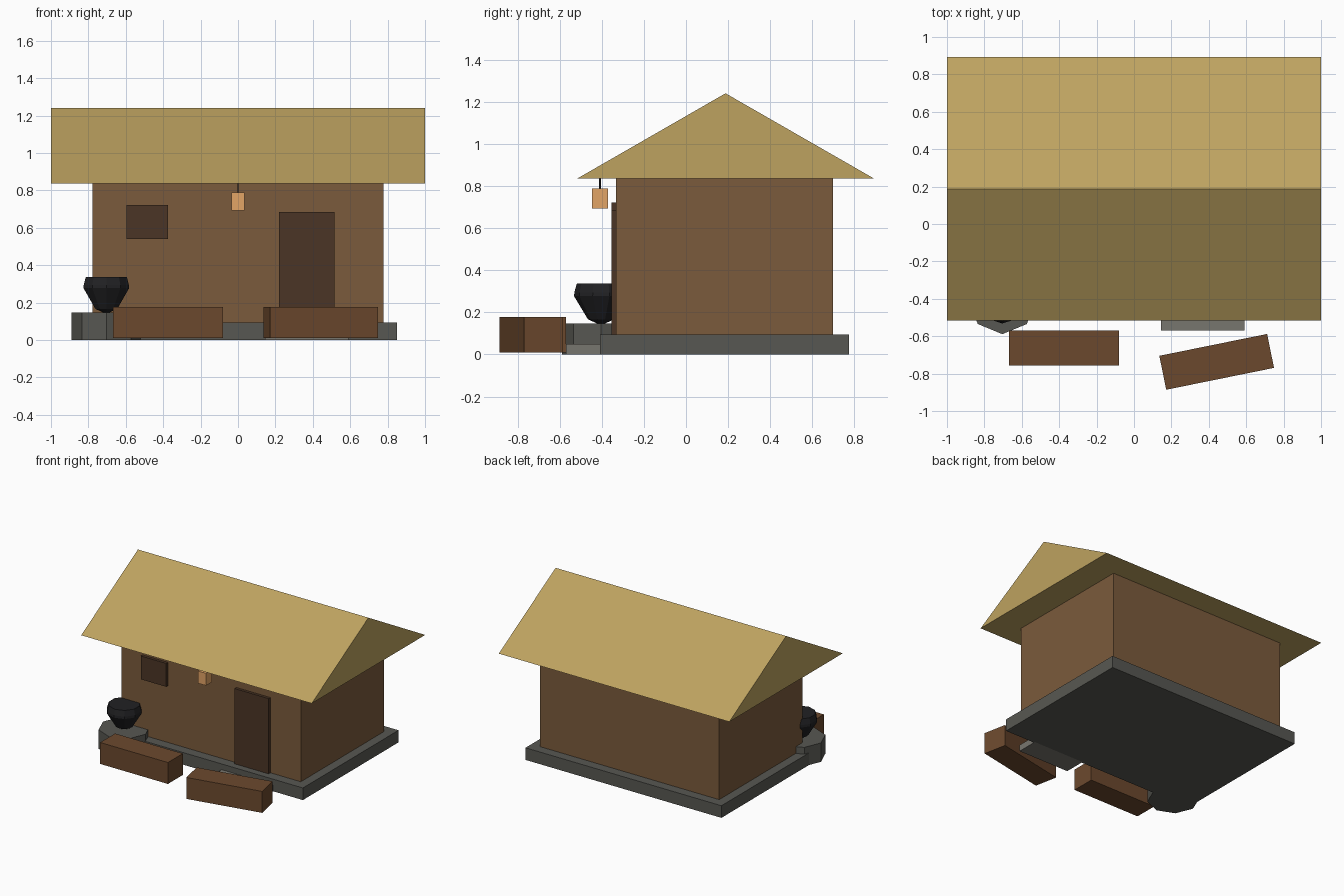
import bpy, bmesh, math

if "Cube" in bpy.data.objects:
    bpy.data.objects.remove(bpy.data.objects["Cube"])

# Colours given as sRGB 0-255
def material(name, rgb):
    m = bpy.data.materials.new(name)
    m.diffuse_color = [(c / 255) ** 2.2 for c in rgb] + [1]
    m.use_nodes = True
    m.node_tree.nodes["Principled BSDF"].inputs["Base Color"].default_value = m.diffuse_color
    return m

MUD = material("mud_wall", (122, 91, 62))
THATCH = material("thatch", (188, 161, 96))
STONE = material("stone", (88, 88, 83))
SLAB = material("pale_stone", (119, 117, 110))
DARK = material("dark_wood", (76, 56, 42))
WOOD = material("bench_wood", (107, 74, 49))
IRON = material("iron", (38, 38, 40))
GLOW = material("lantern_glow", (226, 163, 102))

def finish(name, bm, mat):
    bmesh.ops.recalc_face_normals(bm, faces=bm.faces)
    me = bpy.data.meshes.new(name)
    bm.to_mesh(me)
    bm.free()
    me.materials.append(mat)
    ob = bpy.data.objects.new(name, me)
    bpy.context.collection.objects.link(ob)
    return ob

def box(name, x, y, z, mat, turn=0):
    """Box from (min, max) ranges, turned about its own centre."""
    bm = bmesh.new()
    bmesh.ops.create_cube(bm, size=1)
    bmesh.ops.scale(bm, verts=bm.verts, vec=[r[1] - r[0] for r in (x, y, z)])
    ob = finish(name, bm, mat)
    ob.location = [(r[0] + r[1]) / 2 for r in (x, y, z)]
    ob.rotation_euler.z = turn
    return ob

def lathe(name, profile, sides, centre, mat):
    """Faceted solid of revolution from (radius, z) rings, capped at both ends."""
    bm = bmesh.new()
    rings = []
    for r, z in profile:
        rings.append([bm.verts.new((r * math.sin(2 * math.pi * i / sides),
                                    -r * math.cos(2 * math.pi * i / sides), z))
                      for i in range(sides)])
    for a, b in zip(rings, rings[1:]):
        for i in range(sides):
            j = (i + 1) % sides
            bm.faces.new((a[i], a[j], b[j], b[i]))
    bm.faces.new(rings[0])
    bm.faces.new(rings[-1])
    ob = finish(name, bm, mat)
    ob.location = (*centre, 0)
    return ob

# House body
box("foundation", (-0.85, 0.85), (-0.41, 0.775), (0, 0.095), STONE)
box("walls", (-0.778, 0.778), (-0.333, 0.70), (0.095, 0.84), MUD)
box("door", (0.22, 0.515), (-0.355, -0.33), (0.095, 0.685), DARK)
box("window_shutter", (-0.595, -0.375), (-0.355, -0.33), (0.54, 0.723), DARK)
box("door_step", (0.145, 0.59), (-0.57, -0.40), (0, 0.05), SLAB)

# Solid gable roof: triangle extruded along x
bm = bmesh.new()
tri = [bm.verts.new((-1, y, z)) for y, z in ((-0.515, 0.838), (0.892, 0.838), (0.188, 1.242))]
face = bm.faces.new(tri)
new = bmesh.ops.extrude_face_region(bm, geom=[face])["geom"]
bmesh.ops.translate(bm, vec=(2, 0, 0), verts=[v for v in new if isinstance(v, bmesh.types.BMVert)])
finish("roof", bm, THATCH)

# Hanging lantern
box("lantern", (-0.036, 0.036), (-0.447, -0.371), (0.694, 0.79), GLOW)
lathe("lantern_cord", [(0.004, 0.78), (0.004, 0.845)], 6, (0, -0.409), IRON)

# Hearth and cooking pot
corner = (-0.704, -0.404)
lathe("hearth", [(0.185, 0), (0.185, 0.148)], 8, corner, STONE)
lathe("cooking_pot", [(0.02, 0.148), (0.062, 0.167), (0.128, 0.277),
                      (0.127, 0.295), (0.115, 0.338)], 10, corner, IRON)

# Two log benches, the right one turned
for name, cx, cy, turn in (("left_bench", -0.373, -0.663, 0), ("right_bench", 0.442, -0.737, 0.2)):
    box(name, (cx - 0.294, cx + 0.294), (cy - 0.0925, cy + 0.0925), (0.01, 0.178), WOOD, turn)
